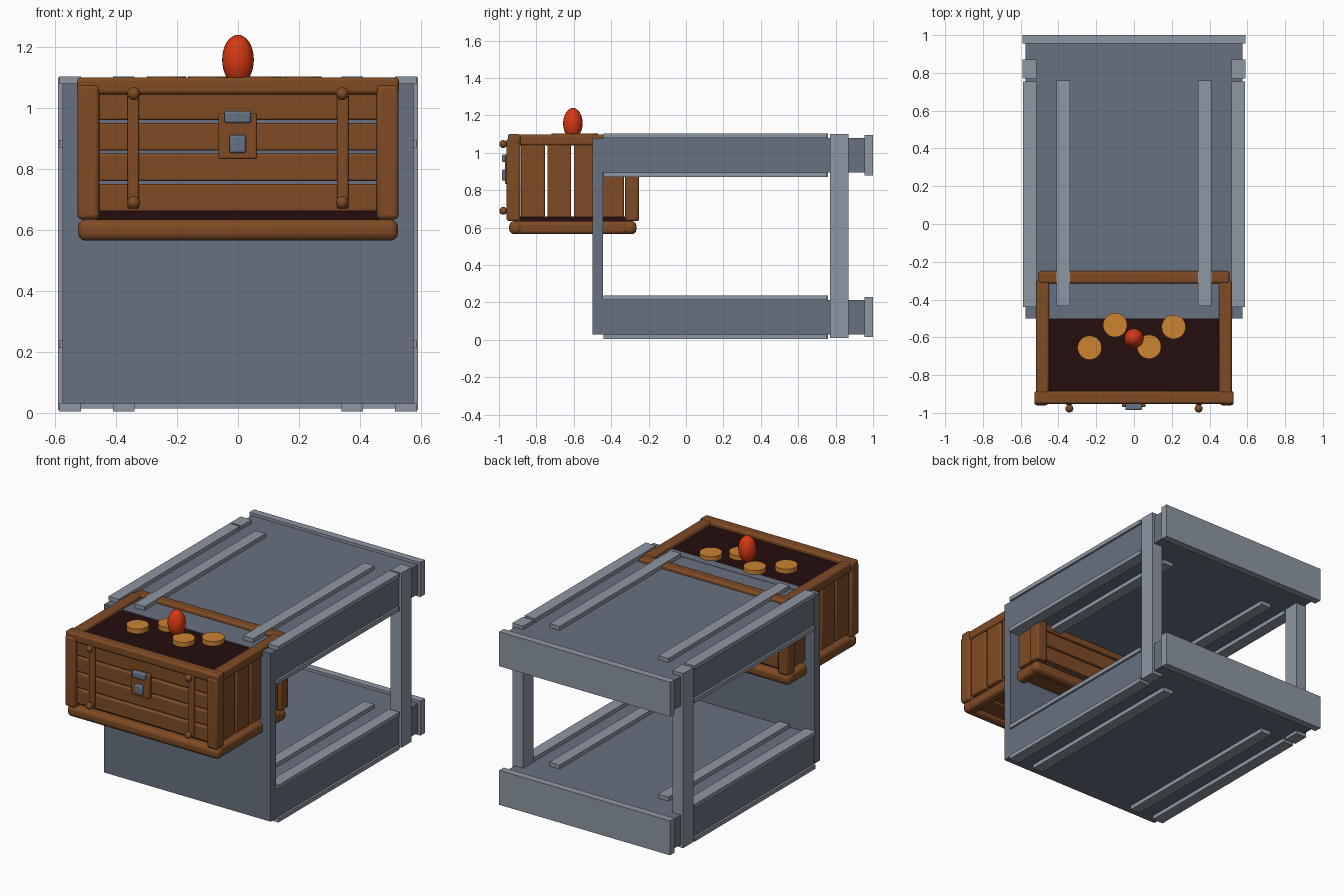
import bpy
import math

if "Cube" in bpy.data.objects:
    bpy.data.objects.remove(bpy.data.objects["Cube"])


def material(name, r, g, b):
    m = bpy.data.materials.new(name)
    m.use_nodes = True
    m.diffuse_color = (r, g, b, 1)
    m.node_tree.nodes["Principled BSDF"].inputs["Base Color"].default_value = (r, g, b, 1)
    return m


SLATE = material("slate grey", 0.14, 0.165, 0.22)
RAIL = material("light grey", 0.27, 0.31, 0.37)
WOOD = material("brown wood", 0.21, 0.07, 0.018)
DARK = material("dark lining", 0.018, 0.004, 0.004)
GOLD = material("gold", 0.60, 0.23, 0.03)
RED = material("red orange", 0.68, 0.04, 0.006)
STEEL = material("steel", 0.13, 0.17, 0.23)


def finish(name, mat, smooth=False):
    o = bpy.context.object
    o.name = name
    o.data.materials.append(mat)
    if smooth:
        bpy.ops.object.shade_smooth_by_angle(angle=math.radians(40))
    return o


def box(name, mat, x, y, z, bevel=0.0):
    """Box from (low, high) ranges, optionally with rounded edges."""
    bpy.ops.mesh.primitive_cube_add(size=1, location=[sum(r) / 2 for r in (x, y, z)])
    o = bpy.context.object
    o.scale = [r[1] - r[0] for r in (x, y, z)]
    bpy.ops.object.transform_apply(location=False, rotation=False, scale=True)
    finish(name, mat, bevel > 0)
    if bevel:
        b = o.modifiers.new("rounded edges", "BEVEL")
        b.width, b.segments = bevel, 3
    return o


def pair(name, mat, x, y, z, bevel=0.0):
    """Left and right copies of a box."""
    box("left_" + name, mat, x, y, z, bevel)
    box("right_" + name, mat, (-x[1], -x[0]), y, z, bevel)


# Frame: front panel, two decks with rails, end boards and rear posts
box("front_panel", SLATE, (-0.575, 0.575), (-0.5, -0.445), (0.03, 1.08))
for level, z in (("lower", 0.03), ("upper", 0.895)):
    top = z + 0.183
    box(level + "_deck", SLATE, (-0.574, 0.574), (-0.45, 0.96), (z, top))
    box(level + "_end_board", RAIL, (-0.59, 0.59), (0.955, 1.0), (z - 0.015, top + 0.017))
    for side, a, b in (("top", top, top + 0.025), ("under", z - 0.025, z)):
        pair(f"{level}_{side}_edge_rail", RAIL, (0.515, 0.587), (-0.44, 0.755), (a, b))
        pair(f"{level}_{side}_inner_rail", RAIL, (0.34, 0.41), (-0.435, 0.76), (a, b))
pair("rear_post", RAIL, (0.515, 0.59), (0.77, 0.87), (0.01, 1.1))

# Chest base and floor
for name, y in (("front", (-0.945, -0.875)), ("back", (-0.335, -0.265))):
    box(f"chest_{name}_base_beam", WOOD, (-0.525, 0.525), y, (0.565, 0.635), 0.025)
pair("chest_base_beam", WOOD, (0.455, 0.52), (-0.92, -0.29), (0.565, 0.635), 0.02)
for i in range(4):
    y = -0.88 + i * 0.137
    box(f"chest_floor_plank_{i}", WOOD, (-0.47, 0.47), (y, y + 0.13), (0.585, 0.63), 0.008)
box("chest_floor_lining", DARK, (-0.465, 0.465), (-0.89, -0.31), (0.63, 0.66))

# Chest corner posts and top rim
for name, y in (("front", (-0.96, -0.885)), ("back", (-0.325, -0.25))):
    pair(f"chest_{name}_post", WOOD, (0.455, 0.527), y, (0.635, 1.076), 0.014)
box("chest_front_rim", WOOD, (-0.528, 0.528), (-0.952, -0.885), (1.045, 1.1), 0.012)
box("chest_back_rim", WOOD, (-0.505, 0.505), (-0.315, -0.25), (1.045, 1.1), 0.012)
pair("chest_side_rim", WOOD, (0.45, 0.518), (-0.9, -0.3), (1.04, 1.098), 0.012)

# Horizontal planks on the long walls, vertical planks on the short walls
for i in range(4):
    z = 0.66 + i * 0.1
    for name, y in (("front", (-0.94, -0.9)), ("back", (-0.31, -0.265))):
        box(f"chest_{name}_plank_{i}", WOOD, (-0.47, 0.47), y, (z, z + 0.09), 0.008)
    y = -0.882 + i * 0.141
    pair(f"chest_side_plank_{i}", WOOD, (0.47, 0.51), (y, y + 0.127), (0.655, 1.045), 0.008)

# Filling, coins and egg
box("chest_filling", DARK, (-0.46, 0.46), (-0.89, -0.49), (1.045, 1.075))
for i, (x, y) in enumerate(((-0.235, -0.655), (-0.1, -0.535), (0.08, -0.65), (0.21, -0.545))):
    bpy.ops.mesh.primitive_cylinder_add(vertices=32, radius=0.064, depth=0.032, location=(x, y, 1.088))
    finish(f"coin_{i}", GOLD, True)
bpy.ops.mesh.primitive_uv_sphere_add(segments=24, ring_count=16, radius=1, location=(0, -0.605, 1.158))
bpy.context.object.scale = (0.052, 0.052, 0.082)
finish("egg", RED, True)

# Front straps with ball studs
pair("strap", WOOD, (0.325, 0.362), (-0.957, -0.935), (0.67, 1.055), 0.006)
for s in (-1, 1):
    for z in (0.69, 1.047):
        bpy.ops.mesh.primitive_uv_sphere_add(segments=16, ring_count=10, radius=0.021, location=(s * 0.342, -0.977, z))
        finish("stud", WOOD, True)

# Lock
box("lock_plate", WOOD, (-0.064, 0.062), (-0.968, -0.935), (0.833, 0.983), 0.006)
box("lock_hasp", STEEL, (-0.045, 0.043), (-0.985, -0.95), (0.95, 0.99), 0.008)
box("lock_catch", STEEL, (-0.028, 0.026), (-0.985, -0.95), (0.852, 0.912), 0.008)
